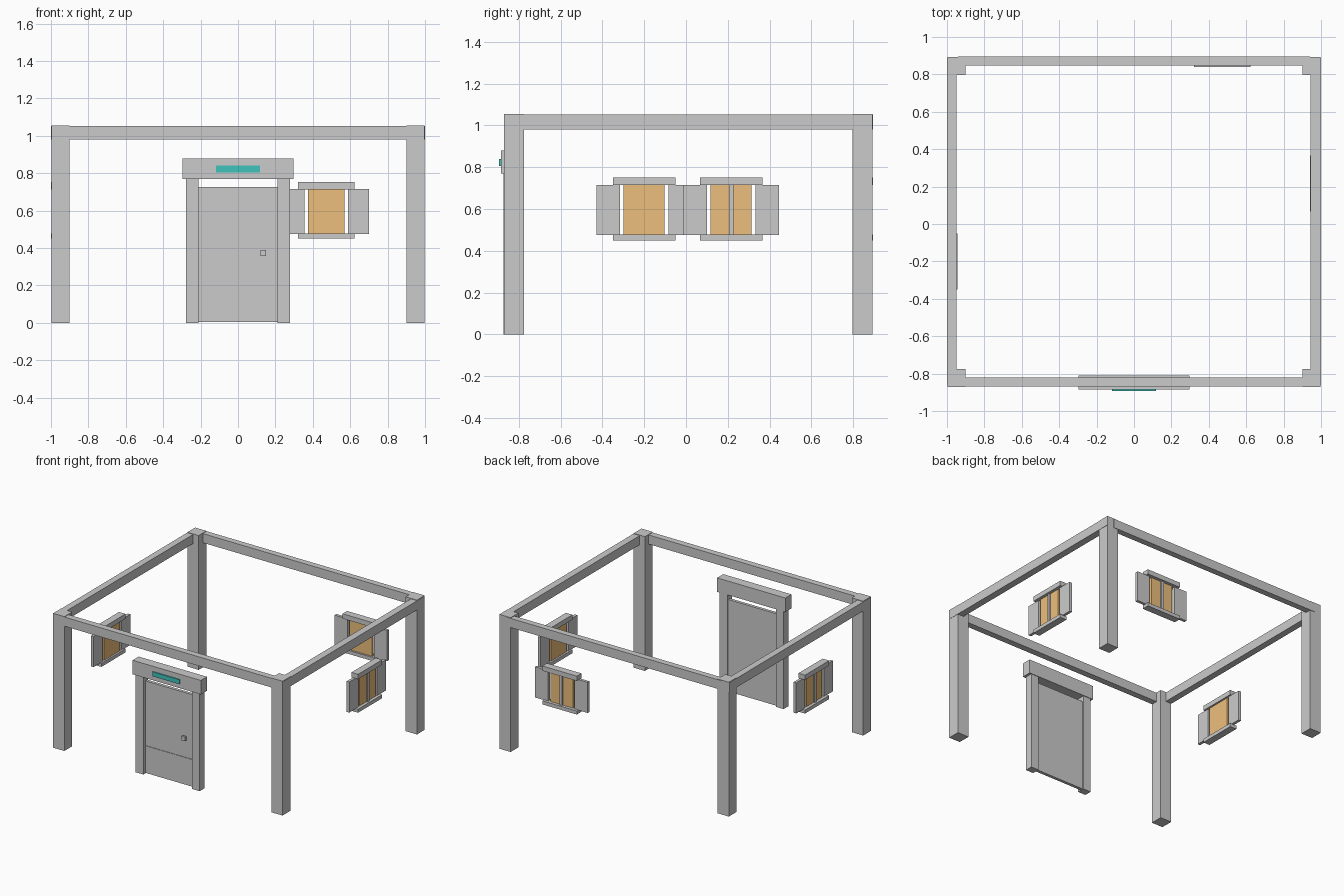
import bpy, math
from mathutils import Matrix, Vector

if "Cube" in bpy.data.objects:
    bpy.data.objects.remove(bpy.data.objects["Cube"])


def material(name, color):
    m = bpy.data.materials.new(name)
    m.diffuse_color = color
    m.use_nodes = True
    m.node_tree.nodes["Principled BSDF"].inputs["Base Color"].default_value = m.diffuse_color
    return m


AMBER = material("amber_glass", (0.85, 0.52, 0.2, 1))
TEAL = material("teal_sign", (0.05, 0.55, 0.5, 1))


def box(name, x, y, z, mat=None, place=Matrix()):
    """Axis-aligned box from (min, max) ranges, then placed by a matrix."""
    bpy.ops.mesh.primitive_cube_add(size=1)
    ob = bpy.context.object
    ob.name = name
    centre = Vector([(r[0] + r[1]) / 2 for r in (x, y, z)])
    size = Vector([r[1] - r[0] for r in (x, y, z)])
    ob.data.transform(place @ Matrix.Translation(centre) @ Matrix.Diagonal(size.to_4d()))
    if mat:
        ob.data.materials.append(mat)
    return ob


# Corner posts
for sx, (side, px) in enumerate((("left", (-0.998, -0.9)), ("right", (0.9, 0.998)))):
    for end, py in (("front", (-0.872, -0.775)), ("back", (0.797, 0.893))):
        box(f"{end}_{side}_post", px, py, (0, 1.056))

# Top beams
BEAM_Z = (0.98, 1.052)
box("front_beam", (-0.99, 0.99), (-0.87, -0.82), BEAM_Z)
box("back_beam", (-0.94, 0.94), (0.848, 0.896), BEAM_Z)
for side, bx in (("left", (-1.0, -0.948)), ("right", (0.945, 1.0))):
    box(f"{side}_beam", bx, (-0.86, 0.89), BEAM_Z)

# Door frame
for side, jx in (("left", (-0.278, -0.211)), ("right", (0.211, 0.278))):
    box(f"{side}_door_jamb", jx, (-0.874, -0.815), (0, 0.77))
box("door_header", (-0.297, 0.297), (-0.886, -0.81), (0.77, 0.88))
box("door_sign", (-0.118, 0.118), (-0.894, -0.885), (0.805, 0.84), TEAL)

# Door leaf with slightly raised top and bottom rails, and knob
box("door_panel", (-0.211, 0.211), (-0.845, -0.825), (0.004, 0.727))
box("door_top_rail", (-0.211, 0.211), (-0.849, -0.845), (0.64, 0.727))
box("door_bottom_rail", (-0.211, 0.211), (-0.849, -0.845), (0.004, 0.217))
box("door_knob_stem", (0.128, 0.142), (-0.856, -0.845), (0.367, 0.381))
box("door_knob", (0.12, 0.15), (-0.874, -0.856), (0.358, 0.39))


def window(wall, x, y, angle):
    """Shuttered window; local +x points outdoors, local y runs along the wall."""
    place = Matrix.Translation((x, y, 0)) @ Matrix.Rotation(math.radians(angle), 4, "Z")
    box(f"{wall}_window_lintel", (-0.029, 0.028), (-0.15, 0.15), (0.714, 0.752), None, place)
    box(f"{wall}_window_sill", (-0.029, 0.028), (-0.15, 0.15), (0.45, 0.478), None, place)
    box(f"{wall}_window_pane", (-0.015, 0.004), (-0.098, 0.098), (0.476, 0.716), AMBER, place)
    box(f"{wall}_window_mullion", (0.004, 0.014), (-0.011, 0.011), (0.476, 0.716), None, place)
    for s, (a, b) in (("left", (-0.228, -0.116)), ("right", (0.116, 0.228))):
        box(f"{wall}_{s}_shutter", (-0.016, 0.006), (a, b), (0.475, 0.716), None, place)


# Windows on three walls
window("right", 0.97, 0.216, 0)
window("back", 0.472, 0.868, 90)
window("left", -0.972, -0.2, 180)
